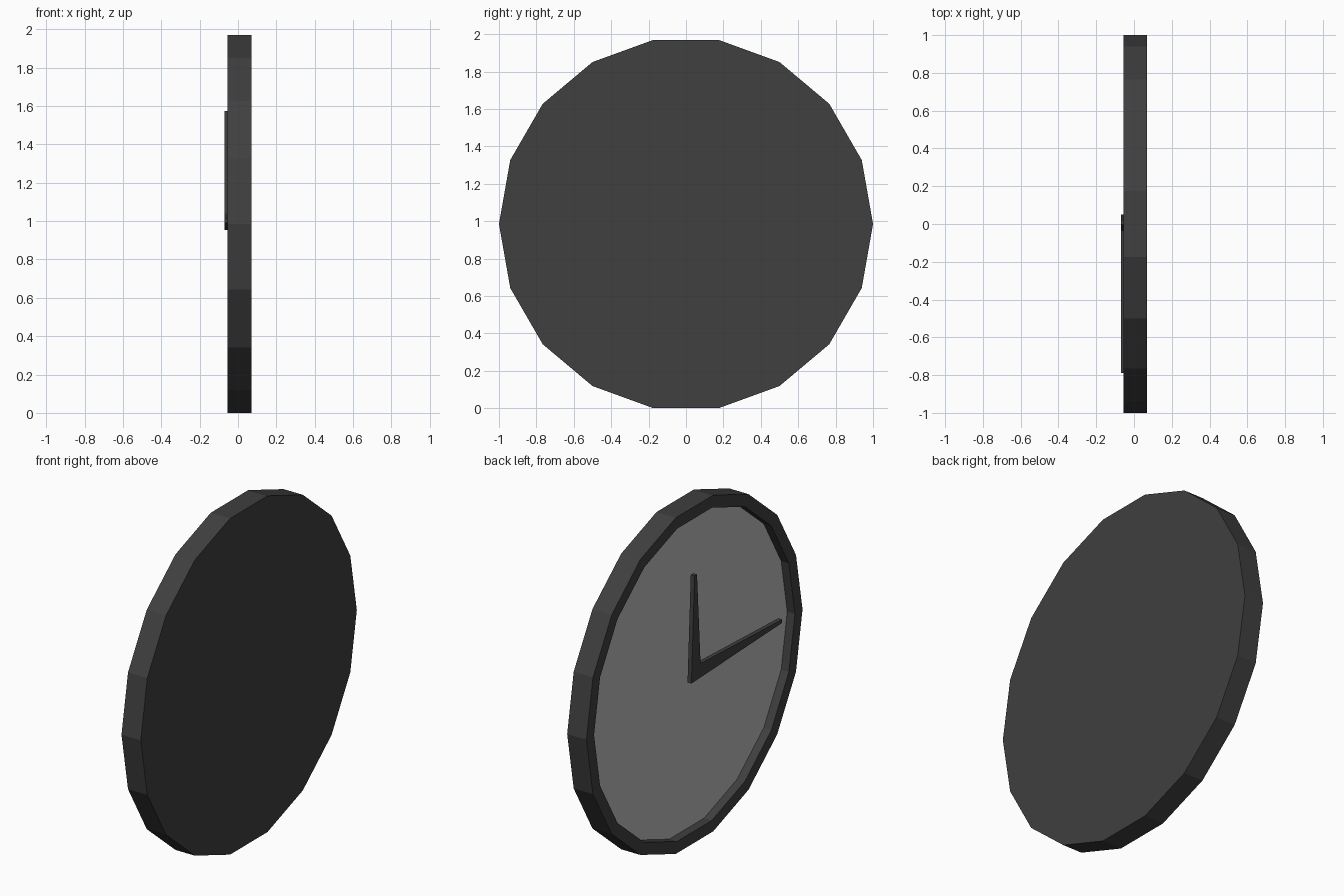
import bpy, bmesh, math

if "Cube" in bpy.data.objects:
    bpy.data.objects.remove(bpy.data.objects["Cube"])

R, ZC, N = 1.0, math.cos(math.radians(10)), 18


def material(name, v):
    m = bpy.data.materials.new(name)
    m.diffuse_color = (v, v, v, 1)
    m.use_nodes = True
    m.node_tree.nodes["Principled BSDF"].inputs["Base Color"].default_value = m.diffuse_color
    return m


dark = material("dark_grey", 0.05)
pale = material("pale_grey", 0.5)


def finish(name, bm, mat):
    bmesh.ops.recalc_face_normals(bm, faces=bm.faces)
    me = bpy.data.meshes.new(name)
    bm.to_mesh(me)
    bm.free()
    ob = bpy.data.objects.new(name, me)
    bpy.context.collection.objects.link(ob)
    me.materials.append(mat)
    return ob


def ring(bm, x, r):
    return [bm.verts.new((x, r * math.cos(2 * math.pi * i / N),
                          ZC + r * math.sin(2 * math.pi * i / N))) for i in range(N)]


# Casing: closed back, side wall, front rim and recess wall
bm = bmesh.new()
loops = [ring(bm, x, r) for x, r in ((0.07, R), (-0.055, R), (-0.055, 0.93), (-0.005, 0.93))]
for a, b in zip(loops, loops[1:]):
    for i in range(N):
        j = (i + 1) % N
        bm.faces.new((a[i], a[j], b[j], b[i]))
bm.faces.new(loops[0])
dial = bm.faces.new(loops[-1])
case = finish("clock_case", bm, dark)

# Pale dial at the bottom of the recess
case.data.materials.append(pale)
for p in case.data.polygons:
    if len(p.vertices) == N and p.center.x < 0.03:
        p.material_index = 1

# Hour and minute hands: one tapered L-shaped plate
outline = [(0.05, 0.955), (0.02, 1.575), (-0.002, 1.575), (-0.035, 1.04),
           (-0.79, 1.01), (-0.79, 0.99)]
bm = bmesh.new()
front = [bm.verts.new((-0.07, y, z)) for y, z in outline]
back = [bm.verts.new((-0.045, y, z)) for y, z in outline]
bm.faces.new(front)
bm.faces.new(back)
for i in range(len(outline)):
    j = (i + 1) % len(outline)
    bm.faces.new((front[i], front[j], back[j], back[i]))
finish("clock_hands", bm, dark)
